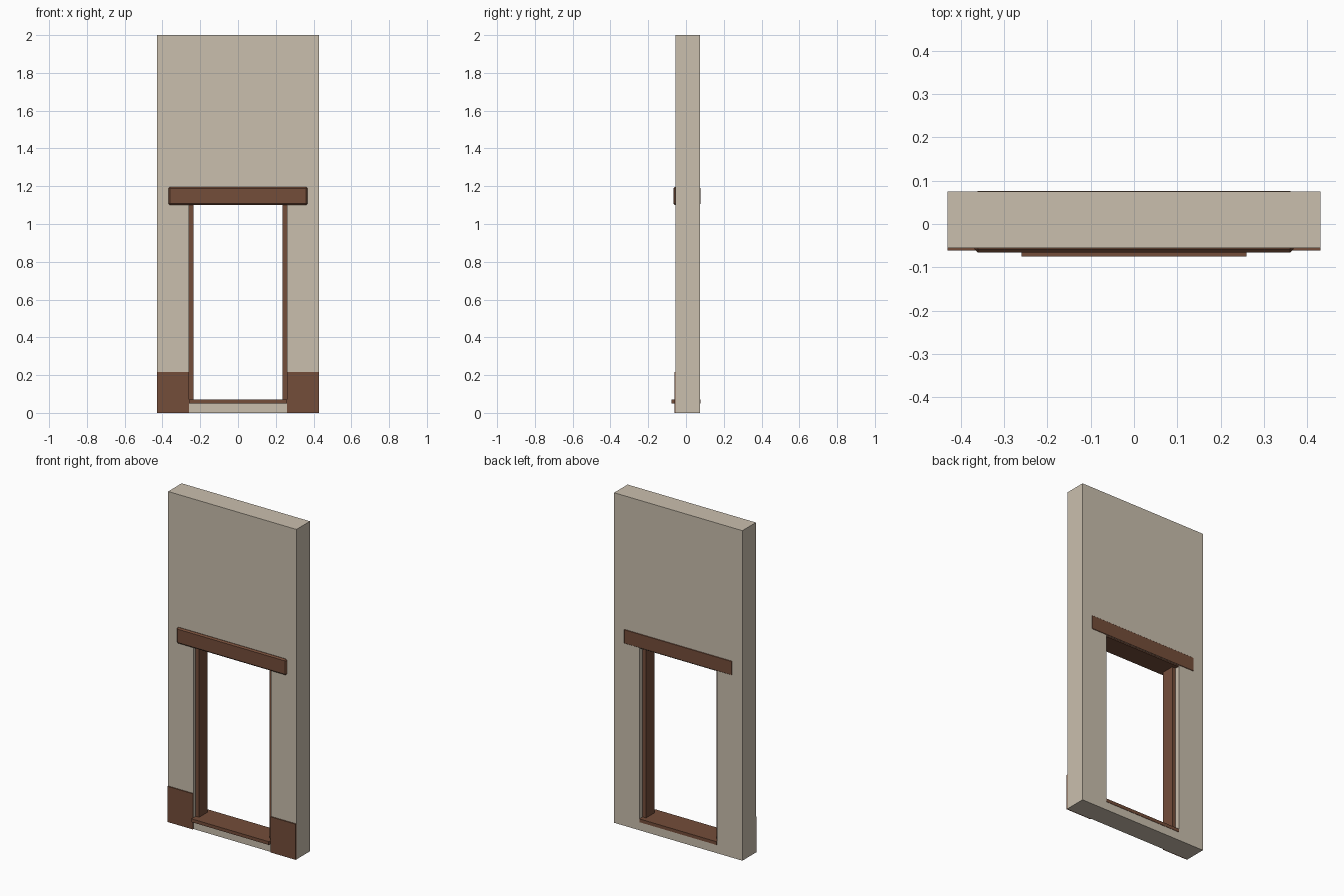
import bpy
import bmesh

cube = bpy.data.objects.get("Cube")
if cube:
    bpy.data.objects.remove(cube, do_unlink=True)


def material(name, colour):
    mat = bpy.data.materials.new(name)
    mat.use_nodes = True
    mat.diffuse_color = (*colour, 1)
    bsdf = next(n for n in mat.node_tree.nodes if n.type == 'BSDF_PRINCIPLED')
    bsdf.inputs["Base Color"].default_value = (*colour, 1)
    return mat


plaster = material("plaster", (0.59, 0.52, 0.42))
wood = material("brown wood", (0.175, 0.075, 0.042))


def finish(name, bm, mat):
    bmesh.ops.recalc_face_normals(bm, faces=bm.faces)
    mesh = bpy.data.meshes.new(name)
    bm.to_mesh(mesh)
    bm.free()
    mesh.materials.append(mat)
    obj = bpy.data.objects.new(name, mesh)
    bpy.context.collection.objects.link(obj)
    return obj


def box(name, xs, ys, zs, mat, bevel=0):
    bm = bmesh.new()
    bmesh.ops.create_cube(bm, size=1)
    for v in bm.verts:
        for i, (low, high) in enumerate((xs, ys, zs)):
            v.co[i] = high if v.co[i] > 0 else low
    obj = finish(name, bm, mat)
    if bevel:
        mod = obj.modifiers.new("chamfer", 'BEVEL')
        mod.width = bevel
        mod.segments = 1
    return obj


# Main dimensions
HALF, GAP = 0.43, 0.26
FRONT, BACK = -0.055, 0.0745
SILL, HEAD = 0.05, 1.105

# Wall: grid of cells with the doorway cell left out, extruded to its thickness
bm = bmesh.new()
xs = (-HALF, -GAP, GAP, HALF)
zs = (0, SILL, HEAD, 2)
grid = [[bm.verts.new((x, FRONT, z)) for z in zs] for x in xs]
for i in range(3):
    for j in range(3):
        if (i, j) != (1, 1):
            bm.faces.new((grid[i][j], grid[i + 1][j],
                          grid[i + 1][j + 1], grid[i][j + 1]))
ext = bmesh.ops.extrude_face_region(bm, geom=bm.faces[:], use_keep_orig=True)
for v in ext["geom"]:
    if isinstance(v, bmesh.types.BMVert):
        v.co.y = BACK
finish("wall", bm, plaster)

# Lintel and threshold run right through the wall
box("lintel", (-0.368, 0.368), (-0.066, 0.0765), (1.1, 1.197), wood, 0.008)
box("threshold", (-0.259, 0.259), (-0.0755, 0.0765), (SILL, 0.07), wood)

# Door posts and skirting boards on each side
for side, s in (("left", 1), ("right", -1)):
    box(side + "_door_post", sorted((s * 0.236, s * GAP)),
        (-0.035, 0.045), (0.07, 1.102), wood)
    box(side + "_skirting", sorted((s * GAP, s * HALF)),
        (-0.0615, FRONT), (0, 0.216), wood)
